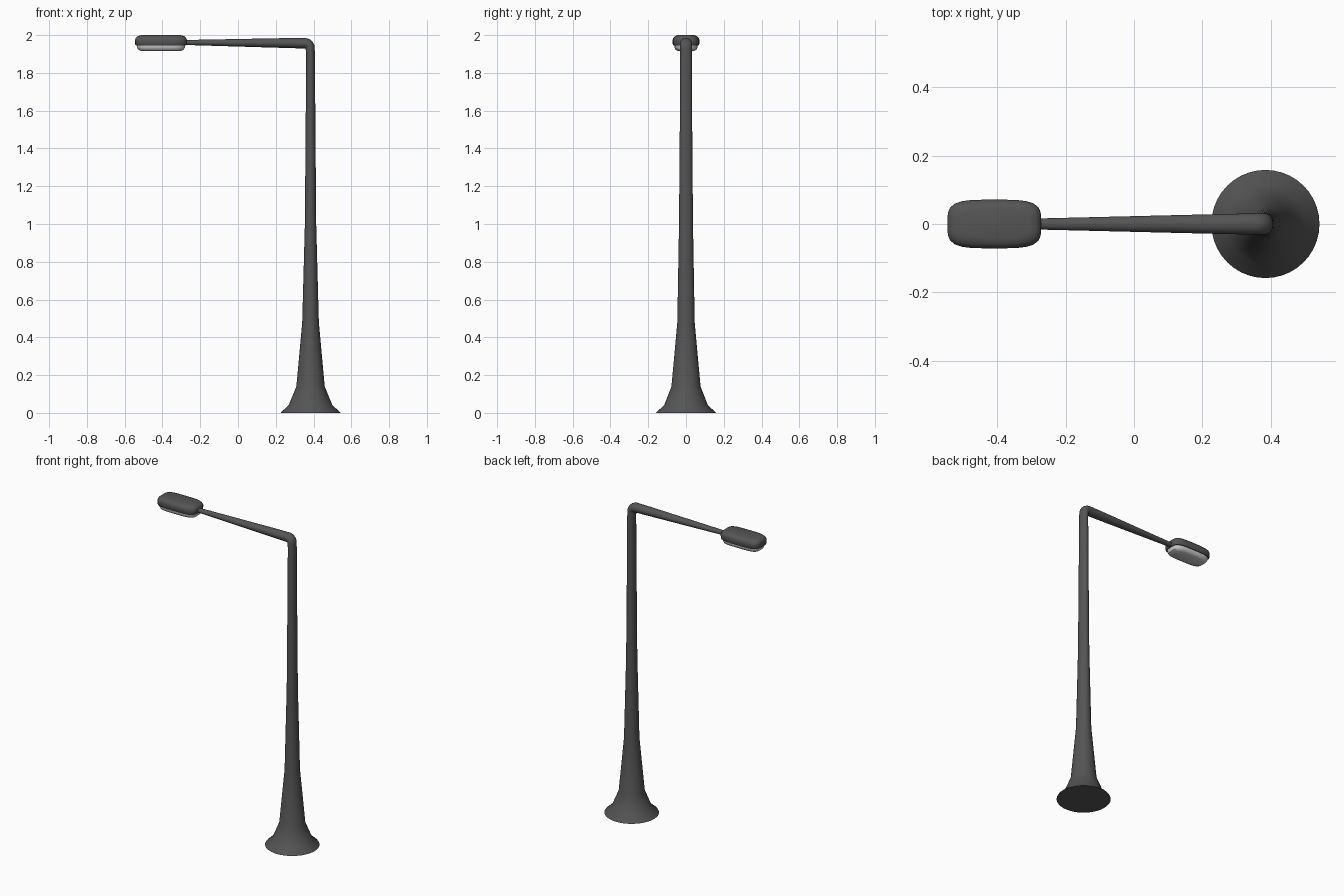
import bpy, bmesh, math
from mathutils import Vector

if "Cube" in bpy.data.objects:
    bpy.data.objects.remove(bpy.data.objects["Cube"])

SIDES = 40


def material(name, v):
    m = bpy.data.materials.new(name)
    m.diffuse_color = (v, v, v, 1)
    m.use_nodes = True
    m.node_tree.nodes["Principled BSDF"].inputs["Base Color"].default_value = m.diffuse_color
    return m


def loft(name, rings, mat):
    """Skin a list of closed rings and cap both ends."""
    bm = bmesh.new()
    loops = [[bm.verts.new(p) for p in ring] for ring in rings]
    for a, b in zip(loops, loops[1:]):
        for i in range(len(a)):
            j = (i + 1) % len(a)
            bm.faces.new((a[i], a[j], b[j], b[i]))
    bm.faces.new(loops[0])
    bm.faces.new(loops[-1])
    bmesh.ops.recalc_face_normals(bm, faces=bm.faces)
    me = bpy.data.meshes.new(name)
    bm.to_mesh(me)
    bm.free()
    ob = bpy.data.objects.new(name, me)
    bpy.context.collection.objects.link(ob)
    me.materials.append(mat)
    bpy.context.view_layer.objects.active = ob
    ob.select_set(True)
    bpy.ops.object.shade_smooth_by_angle(angle=math.radians(40))
    ob.select_set(False)
    return ob


def tube_ring(x, z, tilt, r, ry):
    """Ellipse in the XZ-tilted plane; tilt 0 is level, 90 stands upright."""
    u = Vector((math.cos(tilt), 0, math.sin(tilt)))
    v = Vector((0, 1, 0))
    c = Vector((x, 0, z))
    return [c + u * r * math.cos(t) + v * ry * math.sin(t)
            for t in (2 * math.pi * i / SIDES for i in range(SIDES))]


def pad_ring(z, a, b, n=4.0, x=-0.408):
    """Rounded rectangle (superellipse) at height z."""
    pts = []
    for i in range(SIDES):
        t = 2 * math.pi * i / SIDES
        c, s = math.cos(t), math.sin(t)
        k = (abs(c) ** n + abs(s) ** n) ** (-1 / n)
        pts.append(Vector((x + a * c * k, b * s * k, z)))
    return pts


dark = material("dark_metal", 0.09)
light = material("lens_grey", 0.6)

# Flared pole, elbow and tapering arm as one continuous tube
profile = [(0, 0.158, 0.158), (0.005, 0.155, 0.155), (0.04, 0.116, 0.116),
           (0.14, 0.075, 0.077), (0.48, 0.044, 0.046), (1.0, 0.030, 0.037),
           (1.5, 0.026, 0.033), (1.9, 0.023, 0.031)]
rings = [tube_ring(0.384, z, 0, r, ry) for z, r, ry in profile]
for i in range(7):
    a = math.radians(15 * i)
    r = 0.024 + 0.004 * i / 6
    d = r + 0.002
    rings.append(tube_ring(0.356 + d * math.cos(a), 1.927 + d * math.sin(a),
                           a, r, 0.031))
rings.append(tube_ring(0.25, 1.958, math.pi / 2, 0.026, 0.029))
rings.append(tube_ring(-0.285, 1.961, math.pi / 2, 0.013, 0.016))
loft("pole_and_arm", rings, dark)

# Lamp housing
loft("lamp_housing", [pad_ring(z, a, b) for z, a, b in (
    (1.945, 0.132, 0.066), (1.950, 0.136, 0.070), (1.975, 0.137, 0.071),
    (1.986, 0.133, 0.067), (1.995, 0.123, 0.058), (2.000, 0.104, 0.042))], dark)

# Lens under the housing
loft("lamp_lens", [pad_ring(z, a, b) for z, a, b in (
    (1.948, 0.128, 0.062), (1.935, 0.126, 0.061),
    (1.923, 0.121, 0.056), (1.916, 0.107, 0.043))], light)
